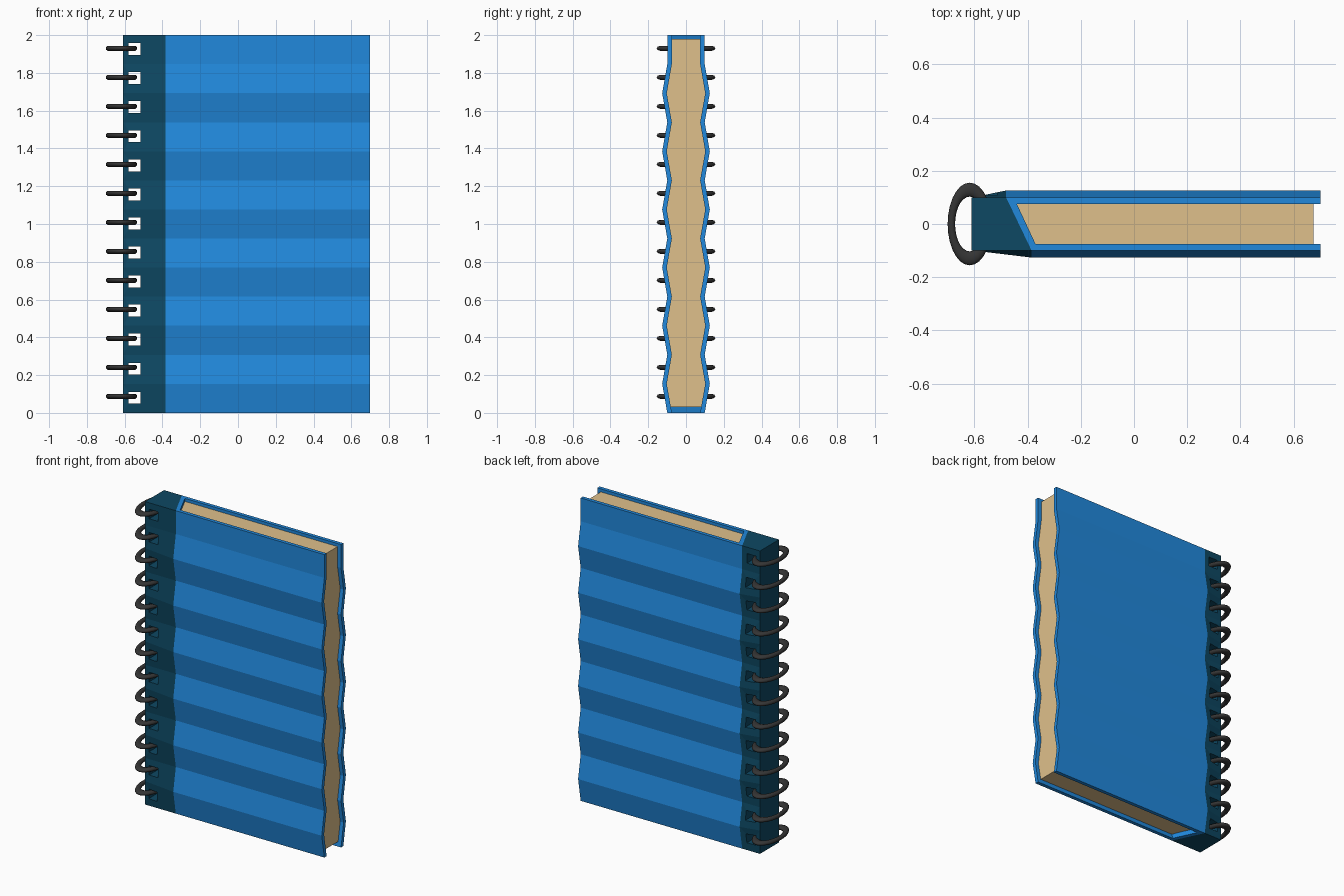
import bpy, bmesh, math

if "Cube" in bpy.data.objects:
    bpy.data.objects.remove(bpy.data.objects["Cube"])

N = 13                                   # waves and rings along the height
LEVELS = [2 * i / N for i in range(N + 1)]


def wave(i):
    """Outward bulge of the cover at level i."""
    return 0.027 if i % 2 and i < N else 0.0


def wave_at(z):
    t = z * N / 2
    i = min(int(t), N - 1)
    return wave(i) + (wave(i + 1) - wave(i)) * (t - i)


def material(name, rgb):
    m = bpy.data.materials.new(name)
    m.diffuse_color = (*rgb, 1)
    m.use_nodes = True
    m.node_tree.nodes["Principled BSDF"].inputs["Base Color"].default_value = m.diffuse_color
    return m


def add_object(name, bm, mat=None):
    bmesh.ops.recalc_face_normals(bm, faces=bm.faces)
    me = bpy.data.meshes.new(name)
    bm.to_mesh(me)
    bm.free()
    ob = bpy.data.objects.new(name, me)
    bpy.context.collection.objects.link(ob)
    if mat:
        me.materials.append(mat)
    return ob


def loft(name, profile, levels, mat):
    """Stack a plan profile, a function of the bulge, over the z levels."""
    bm = bmesh.new()
    rows = [[bm.verts.new((x, y, z)) for x, y in profile(wave_at(z))] for z in levels]
    n = len(rows[0])
    for a, b in zip(rows, rows[1:]):
        for j in range(n):
            k = (j + 1) % n
            bm.faces.new((a[j], a[k], b[k], b[j]))
    bm.faces.new(rows[0][::-1])
    bm.faces.new(rows[-1])
    return add_object(name, bm, mat)


blue = material("cover_blue", (0.015, 0.25, 0.72))
teal = material("spine_teal", (0.004, 0.065, 0.125))
cream = material("paper_cream", (0.74, 0.53, 0.26))
black = material("ring_black", (0.035, 0.035, 0.035))

# Wavy cover: U shape with a slanted inner spine
OUT, INN = 0.099, 0.075
loft("cover", lambda w: [
    (-0.385, -OUT - w), (0.70, -OUT - w), (0.70, -INN - w), (-0.37, -INN - w),
    (-0.44, INN + w), (0.70, INN + w), (0.70, OUT + w), (-0.48, OUT + w)], LEVELS, blue)

# Solid binding strip, flat at its outer edge
spine = loft("spine", lambda w: [
    (-0.61, -OUT), (-0.385, -OUT - w), (-0.48, OUT + w), (-0.61, OUT)], LEVELS, teal)

# Page block, set back from the cover edges
loft("pages", lambda w: [
    (-0.37, -INN - w), (0.675, -INN - w), (0.675, INN + w), (-0.44, INN + w)],
    [0.03] + LEVELS[1:-1] + [1.98], cream)

# Square ring holes through the spine
bm = bmesh.new()
for i in range(N):
    cube = bmesh.ops.create_cube(bm, size=1)["verts"]
    bmesh.ops.scale(bm, vec=(0.065, 0.5, 0.063), verts=cube)
    bmesh.ops.translate(bm, vec=(-0.5475, 0, (2 * i + 1) / N + 0.003), verts=cube)
cutter = add_object("hole_cutter", bm)
cutter.hide_render = True
mod = spine.modifiers.new("holes", 'BOOLEAN')
mod.operation = 'DIFFERENCE'
mod.solver = 'EXACT'
mod.object = cutter
bpy.context.view_layer.objects.active = spine
bpy.ops.object.modifier_apply(modifier=mod.name)
bpy.data.objects.remove(cutter)

# Oval binding rings
for i in range(N):
    bpy.ops.mesh.primitive_torus_add(
        major_segments=28, minor_segments=10, major_radius=0.069, minor_radius=0.014,
        location=(-0.617, 0, 0.088 + i * 0.1535))
    ring = bpy.context.object
    ring.name = f"ring_{i + 1}"
    ring.scale = (1, 1.87, 1)
    ring.data.materials.append(black)
    bpy.ops.object.shade_smooth_by_angle(angle=math.radians(40))
